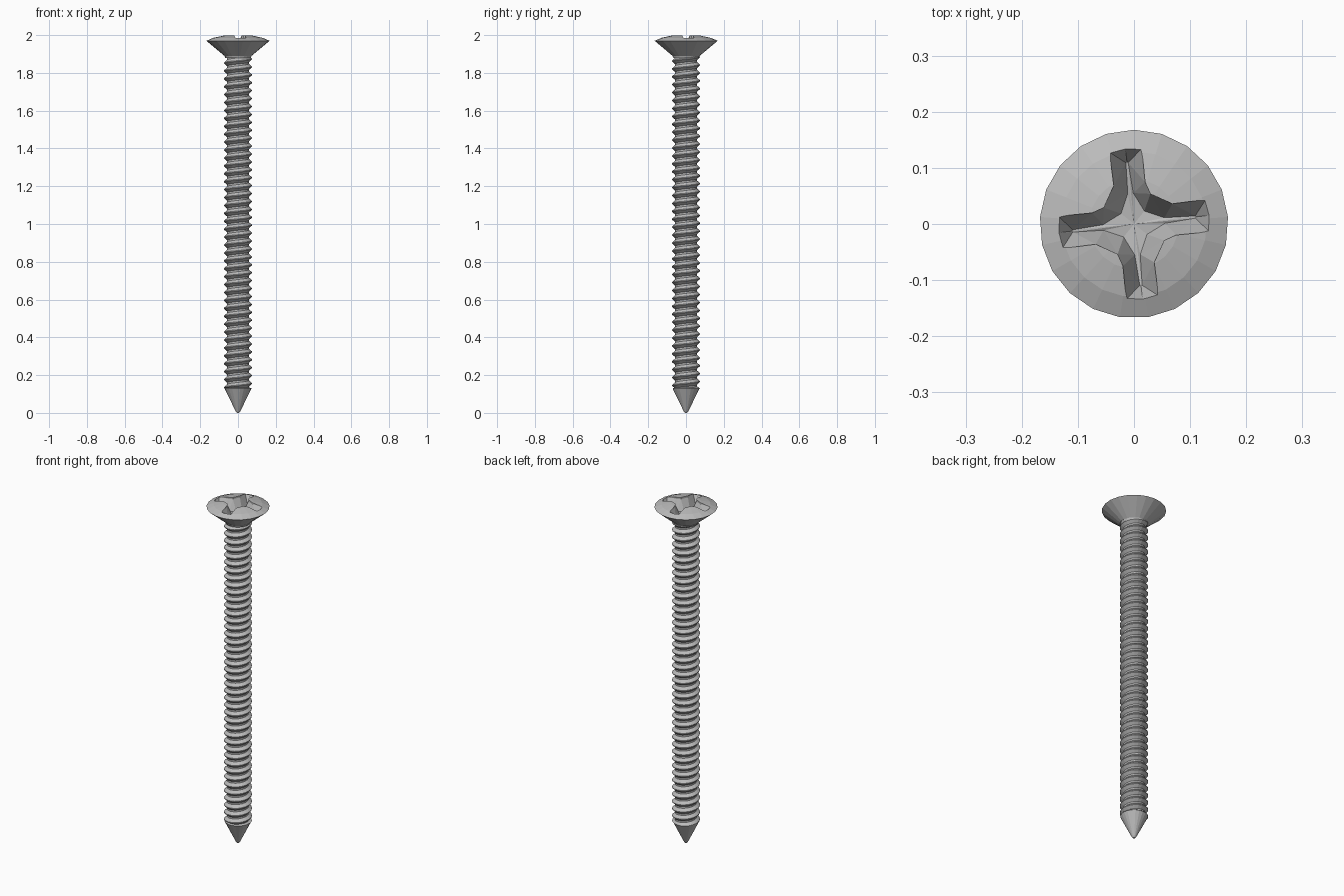
import bpy, bmesh
from math import pi, sin, cos, radians

if "Cube" in bpy.data.objects:
    bpy.data.objects.remove(bpy.data.objects["Cube"])

SIDES = 21
THREAD_LOW, THREAD_HIGH = 0.13, 1.89

steel = bpy.data.materials.new("grey steel")
steel.use_nodes = True
steel.diffuse_color = (0.5, 0.5, 0.5, 1)
steel.node_tree.nodes["Principled BSDF"].inputs["Base Color"].default_value = steel.diffuse_color


def add_object(name, bm):
    bmesh.ops.recalc_face_normals(bm, faces=bm.faces[:])
    mesh = bpy.data.meshes.new(name)
    bm.to_mesh(mesh)
    bm.free()
    mesh.materials.append(steel)
    obj = bpy.data.objects.new(name, mesh)
    bpy.context.collection.objects.link(obj)
    return obj


def bridge(bm, a, b):
    for i in range(len(a)):
        j = (i + 1) % len(a)
        bm.faces.new((a[i], a[j], b[j], b[i]))


def lathe(name, profile):
    """Revolve (radius, height) points into a closed faceted solid."""
    bm = bmesh.new()
    rings = []
    for r, z in profile:
        angles = [pi / 2 + 2 * pi * i / SIDES for i in range(SIDES)]
        rings.append([bm.verts.new((r * cos(a), r * sin(a), z)) for a in angles])
    for a, b in zip(rings, rings[1:]):
        bridge(bm, a, b)
    bm.faces.new(rings[0])
    bm.faces.new(rings[-1])
    return add_object(name, bm)


def cross_ring(bm, arm):
    """Repeat one arm's (along, across, height) points around four arms."""
    verts = []
    for k in range(4):
        t = radians(6.5 + 90 * k)
        for u, v, z in arm:
            verts.append(bm.verts.new((u * cos(t) - v * sin(t), u * sin(t) + v * cos(t), z)))
    return verts


# Countersunk head with a shallow dome
head = lathe("head", [(0.068, 1.88), (0.072, 1.89), (0.168, 1.97),
                      (0.13, 1.986), (0.08, 1.997), (0.04, 2.0)])

# Tapered cross recess cut into the head
rim = [(0.050, -0.035), (0.072, -0.028), (0.132, -0.029), (0.137, 0),
       (0.132, 0.029), (0.072, 0.028)]
floor = [(0.021, -0.021), (0.055, -0.005), (0.110, -0.002), (0.111, 0),
         (0.110, 0.002), (0.055, 0.005)]
bm = bmesh.new()
upper = cross_ring(bm, [(u, v, 2.03) for u, v in rim])
middle = cross_ring(bm, [(u, v, 1.988) for u, v in rim])
lower = cross_ring(bm, [(u, v, 1.925 + 0.15 * max(u - 0.03, 0)) for u, v in floor])
bridge(bm, upper, middle)
bridge(bm, middle, lower)
bm.faces.new(upper)
centre = bm.verts.new((0, 0, 1.925))
for i in range(len(lower)):
    bm.faces.new((lower[i], lower[(i + 1) % len(lower)], centre))
bmesh.ops.triangulate(bm, faces=bm.faces[:])
cutter = add_object("recess_cutter", bm)
cutter.hide_render = True
cutter.hide_set(True)
cut = head.modifiers.new("recess", "BOOLEAN")
cut.operation = "DIFFERENCE"
cut.solver = "EXACT"
cut.object = cutter
bpy.context.view_layer.update()
evaluated = head.evaluated_get(bpy.context.evaluated_depsgraph_get())
cut_mesh = bpy.data.meshes.new_from_object(evaluated)
head.modifiers.clear()
head.data = cut_mesh
bpy.data.objects.remove(cutter)

# Helical thread, clipped to a flat ring at both ends
TURNS = 42
pitch = (THREAD_HIGH - THREAD_LOW) / TURNS
tooth = [(0.058, 0), (0.058, 0.22), (0.074, 0.56), (0.074, 0.66), (0.058, 1)]
bm = bmesh.new()
rows = []
for i in range(SIDES * (TURNS + 1) + 1):
    a = 2 * pi * i / SIDES
    base = THREAD_LOW + pitch * (i / SIDES - 1)
    row = []
    for r, h in tooth:
        z = min(max(base + h * pitch, THREAD_LOW), THREAD_HIGH)
        row.append(bm.verts.new((r * cos(a), r * sin(a), z)))
    rows.append(row)
for a, b in zip(rows, rows[1:]):
    for j in range(len(tooth) - 1):
        bm.faces.new((a[j], b[j], b[j + 1], a[j + 1]))
bmesh.ops.remove_doubles(bm, verts=bm.verts[:], dist=0.00001)
add_object("threaded_shank", bm)

# Pointed tip
lathe("tip", [(0.006, 0), (0.012, 0.008), (0.072, THREAD_LOW), (0.058, THREAD_LOW + 0.005)])
